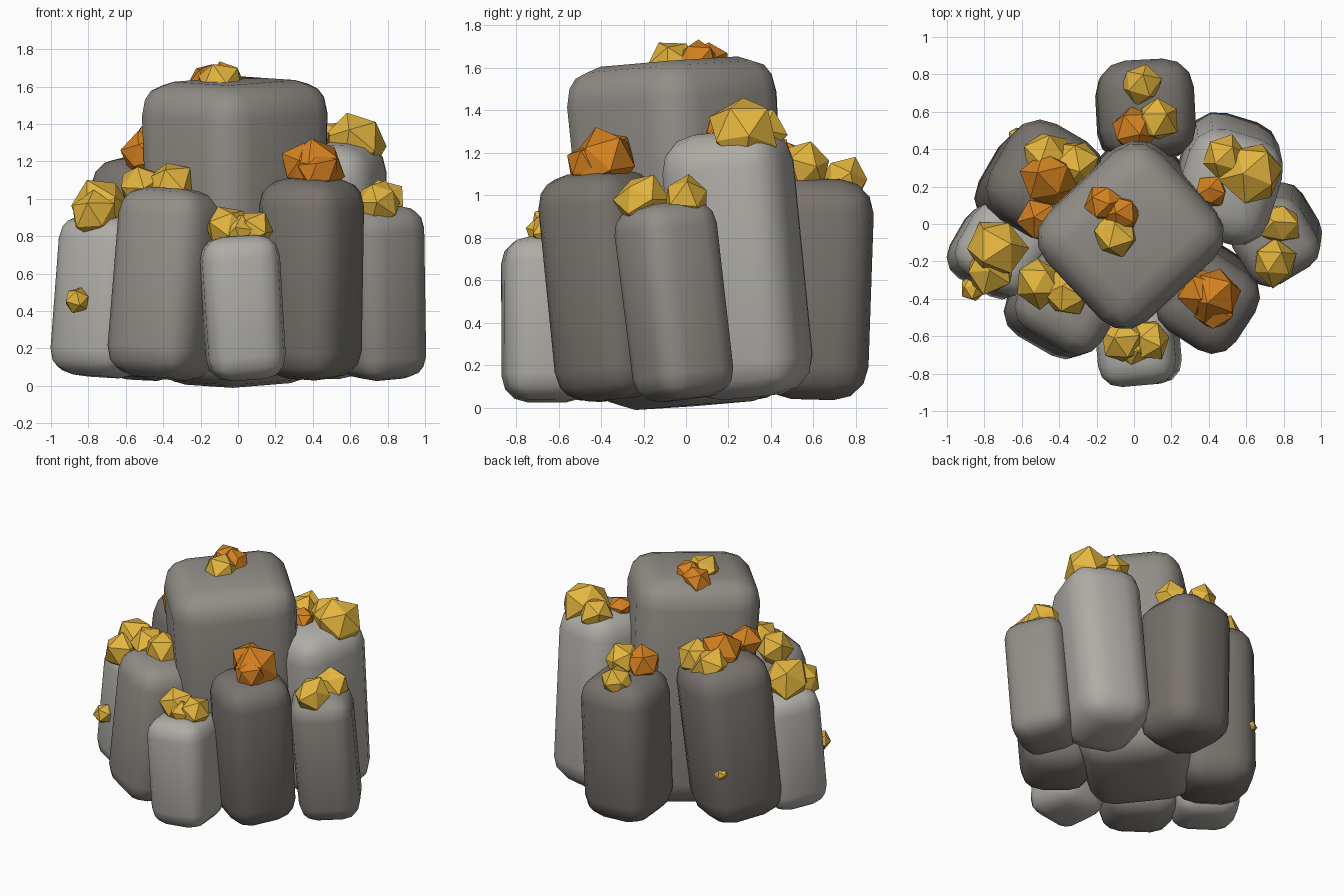
import bpy, bmesh, math, random
from mathutils import Vector, Matrix

if "Cube" in bpy.data.objects:
    bpy.data.objects.remove(bpy.data.objects["Cube"])

random.seed(4)

def material(name, col):
    m = bpy.data.materials.new(name)
    m.diffuse_color = (*col, 1)
    m.use_nodes = True
    m.node_tree.nodes["Principled BSDF"].inputs["Base Color"].default_value = m.diffuse_color
    return m

GOLD = material("gold", (0.78, 0.47, 0.05))
ORANGE = material("orange", (0.66, 0.22, 0.015))
LIGHT = material("light_stone", (0.43, 0.415, 0.385))
MID = material("mid_stone", (0.29, 0.27, 0.245))
DARK = material("dark_stone", (0.19, 0.172, 0.155))

def add_object(name, bm, mat):
    me = bpy.data.meshes.new(name)
    bm.to_mesh(me)
    bm.free()
    ob = bpy.data.objects.new(name, me)
    ob.data.materials.append(mat)
    bpy.context.collection.objects.link(ob)

# Leaning, rounded rock column: bottom and top centres, section size, turn, bevel, bottom scale
def rock(name, mat, bottom, top, sx, sy, turn, bevel=0.14, foot=0.98):
    b, t = Vector(bottom), Vector(top)
    axis = t - b
    lean = Vector((0, 0, 1)).rotation_difference(axis).to_matrix().to_4x4()
    bm = bmesh.new()
    bmesh.ops.create_cube(bm, size=1)
    for v in bm.verts:
        s = foot if v.co.z < 0 else 1
        v.co = Vector((v.co.x * sx * s, v.co.y * sy * s, v.co.z * axis.length))
    bm.transform(Matrix.Translation((b + t) / 2) @ lean @ Matrix.Rotation(math.radians(turn), 4, 'Z'))
    bmesh.ops.bevel(bm, geom=bm.edges[:], offset=bevel, segments=3, profile=0.5, affect='EDGES')
    for f in bm.faces:
        f.smooth = True
    add_object(name, bm, mat)

# Faceted nugget
def nugget(name, x, y, z, r, mat):
    bm = bmesh.new()
    bmesh.ops.create_icosphere(bm, subdivisions=1, radius=r)
    rot = Matrix.Rotation(random.uniform(0, 6.28), 4, 'Z') @ Matrix.Rotation(random.uniform(0, 3), 4, 'X')
    for v in bm.verts:
        v.co *= random.uniform(0.92, 1.15)
    bm.transform(Matrix.Translation((x, y, z)) @ rot)
    add_object(name, bm, mat)

# Rocks
rock("centre_rock", MID, (0.0, 0.04, 0.01), (-0.02, -0.08, 1.63), 0.85, 0.79, 43, 0.18, 0.92)
rock("front_rock", LIGHT, (0.05, -0.65, 0.03), (0.0, -0.65, 0.80), 0.42, 0.43, 5, 0.12)
rock("front_left_rock", MID, (-0.42, -0.44, 0.04), (-0.33, -0.40, 1.05), 0.52, 0.51, -30, 0.15)
rock("front_right_rock", DARK, (0.385, -0.33, 0.04), (0.395, -0.43, 1.11), 0.49, 0.49, -33, 0.15)
rock("right_rock", MID, (0.77, 0.0, 0.04), (0.75, -0.11, 0.96), 0.42, 0.42, 31, 0.12)
rock("back_right_rock", LIGHT, (0.49, 0.31, 0.05), (0.51, 0.18, 1.30), 0.52, 0.59, -17, 0.17)
rock("back_rock", DARK, (0.05, 0.59, 0.04), (0.07, 0.62, 1.08), 0.52, 0.53, 3, 0.16)
rock("back_left_rock", DARK, (-0.56, 0.17, 0.04), (-0.46, 0.25, 1.21), 0.55, 0.58, -30, 0.18)
rock("left_rock", LIGHT, (-0.76, -0.16, 0.05), (-0.69, -0.13, 0.90), 0.46, 0.43, -30, 0.13)

# Nuggets lying on the rocks
G, O = GOLD, ORANGE
nuggets = {
    "centre": [(-0.16, 0.11, 1.63, .10, O), (-0.06, 0.05, 1.63, .10, O), (-0.10, -0.06, 1.61, .12, G)],
    "back_right": [(0.64, 0.27, 1.30, .17, G), (0.49, 0.35, 1.30, .12, G), (0.41, 0.17, 1.30, .085, O)],
    "front_right": [(0.42, -0.38, 1.16, .16, O), (0.35, -0.37, 1.18, .13, O), (0.43, -0.46, 1.14, .11, O)],
    "front_left": [(-0.51, -0.31, 1.05, .13, G), (-0.36, -0.36, 1.07, .13, G)],
    "right": [(0.75, -0.21, 0.98, .12, G), (0.78, 0.0, 0.98, .115, G)],
    "front": [(-0.06, -0.63, 0.84, .12, G), (0.08, -0.62, 0.83, .11, G), (0.0, -0.66, 0.82, .09, G)],
    "left": [(-0.74, -0.13, 0.95, .16, G), (-0.77, -0.25, 0.91, .13, G), (-0.86, -0.34, 0.46, .07, G)],
    "back_left": [(-0.46, 0.24, 1.23, .15, O), (-0.47, 0.36, 1.16, .14, G), (-0.31, 0.32, 1.17, .13, G),
                  (-0.50, 0.02, 1.23, .12, O), (-0.62, 0.47, 0.46, .05, G)],
    "back": [(0.04, 0.75, 1.07, .11, G), (0.13, 0.56, 1.13, .12, G), (0.0, 0.50, 1.12, .12, O)],
}
for place, items in nuggets.items():
    for i, item in enumerate(items):
        nugget(f"{place}_nugget_{i + 1}", *item)
